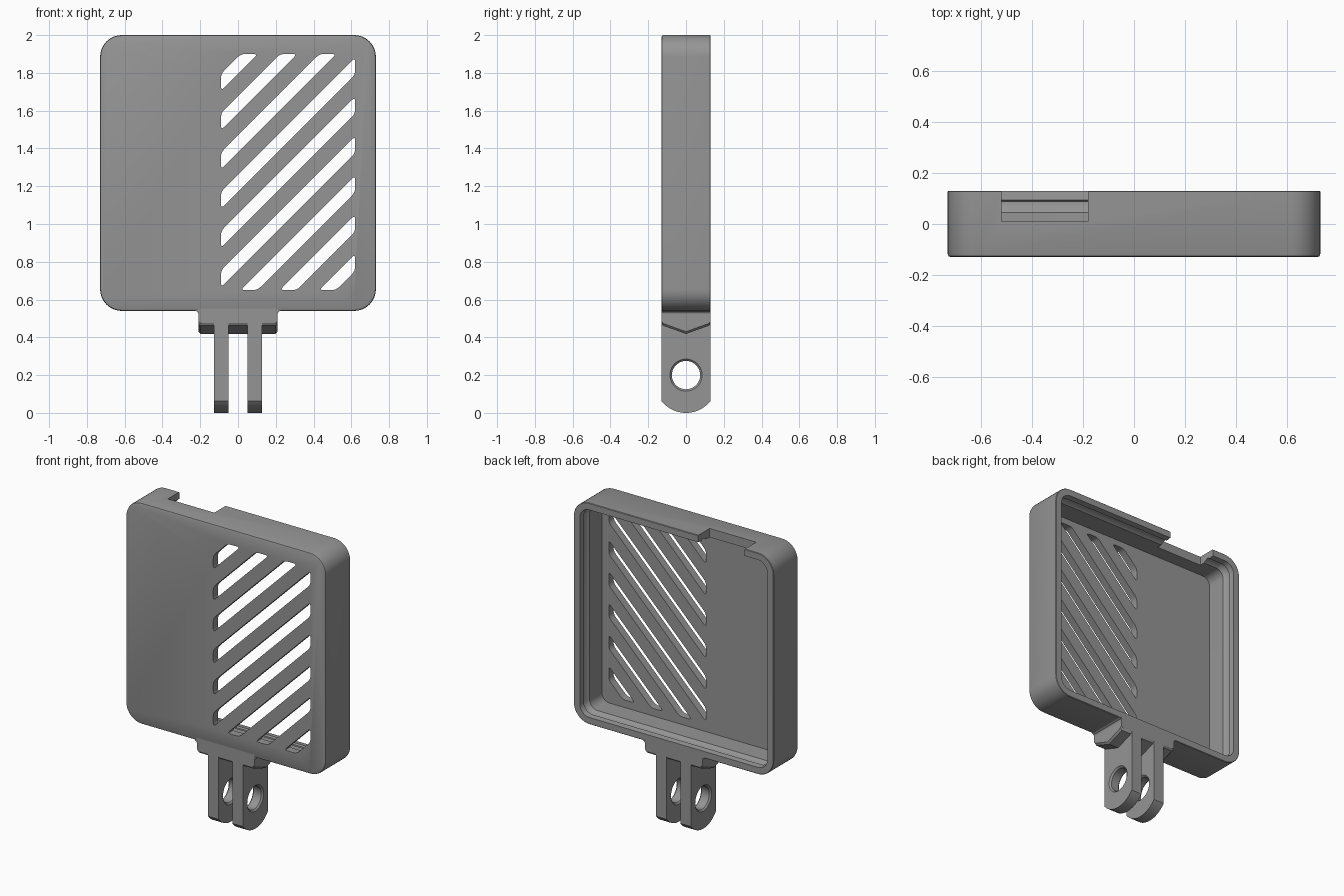
import bpy, bmesh, math
from mathutils import Vector

if "Cube" in bpy.data.objects:
    bpy.data.objects.remove(bpy.data.objects["Cube"])

grey = bpy.data.materials.new("mid grey")
grey.diffuse_color = (0.3, 0.3, 0.3, 1)
grey.use_nodes = True
grey.node_tree.nodes["Principled BSDF"].inputs["Base Color"].default_value = grey.diffuse_color


def finish(name, bm):
    """Turn a bmesh into a named object in the grey material."""
    bmesh.ops.recalc_face_normals(bm, faces=bm.faces)
    mesh = bpy.data.meshes.new(name)
    bm.to_mesh(mesh)
    bm.free()
    mesh.materials.append(grey)
    ob = bpy.data.objects.new(name, mesh)
    bpy.context.collection.objects.link(ob)
    return ob


def loft(name, rings):
    """Skin a stack of equal-length rings and cap both ends."""
    bm = bmesh.new()
    loops = [[bm.verts.new(p) for p in r] for r in rings]
    n = len(loops[0])
    for a, b in zip(loops, loops[1:]):
        for i in range(n):
            bm.faces.new((a[i], a[(i + 1) % n], b[(i + 1) % n], b[i]))
    bm.faces.new(loops[0])
    bm.faces.new(loops[-1])
    return finish(name, bm)


def extrude_y(name, pts, y0, y1):
    return loft(name, [[(x, y, z) for x, z in pts] for y in (y0, y1)])


def extrude_x(name, pts, x0, x1):
    return loft(name, [[(x, y, z) for y, z in pts] for x in (x0, x1)])


def cut(ob, cutters):
    """Subtract the cutters and bake the result."""
    for c in cutters:
        m = ob.modifiers.new("cut", 'BOOLEAN')
        m.operation, m.solver, m.object = 'DIFFERENCE', 'EXACT', c
    bpy.context.view_layer.update()
    dg = bpy.context.evaluated_depsgraph_get()
    mesh = bpy.data.meshes.new_from_object(ob.evaluated_get(dg))
    ob.modifiers.clear()
    ob.data = mesh
    for c in cutters:
        bpy.data.objects.remove(c)


def smooth(ob):
    bpy.ops.object.select_all(action='DESELECT')
    ob.select_set(True)
    bpy.context.view_layer.objects.active = ob
    bpy.ops.object.shade_smooth_by_angle(angle=math.radians(30))


def rounded_rect(inset, y, seg=10):
    """Rounded rectangle in the xz plane, shrunk by inset."""
    hw, hh, r = 0.73 - inset, 0.73 - inset, max(0.115 - inset, 0.03)
    pts = []
    for k, (sx, sz) in enumerate([(1, 1), (-1, 1), (-1, -1), (1, -1)]):
        for i in range(seg + 1):
            a = math.pi / 2 * (k + i / seg)
            pts.append((sx * (hw - r) + r * math.cos(a), y,
                        1.27 + sz * (hh - r) + r * math.sin(a)))
    return pts


def soften(pts, d=0.024, seg=4):
    """Round each corner of a 2D polygon."""
    out = []
    for i, p in enumerate(pts):
        p = Vector(p)
        a, b = Vector(pts[i - 1]), Vector(pts[(i + 1) % len(pts)])
        s = p + (a - p).normalized() * d
        e = p + (b - p).normalized() * d
        for j in range(seg + 1):
            t = j / seg
            out.append(tuple(s * (1 - t) ** 2 + p * 2 * t * (1 - t) + e * t * t))
    return out


# Open-backed case: outer skin, rim, snap groove, inner wall, floor
profile = [(0.012, -0.13), (0.003, -0.126), (0, -0.117), (0, 0.127), (0.003, 0.13),
           (0.045, 0.13), (0.05, 0.094), (0.04, 0.088), (0.04, 0.08),
           (0.052, 0.052), (0.058, 0.045), (0.06, -0.08)]
case = loft("case", [rounded_rect(i, y) for i, y in profile])

# Diagonal vent slots clipped to a rectangle
X0, X1, Z0, Z1, H = -0.09, 0.62, 0.65, 1.9, 0.045
slots = []
for k in range(9):
    c = 1.84 - k * 0.208
    if c > Z0 - X0:
        low = [(X0, X0 + c + H), (X0, X0 + c - H)]
    else:
        low = [(Z0 - c - H, Z0), (Z0 - c + H, Z0)]
    if X1 + c > Z1:
        high = [(Z1 - c + H, Z1), (Z1 - c - H, Z1)]
    else:
        high = [(X1, X1 + c - H), (X1, X1 + c + H)]
    slots.append(extrude_y("slot_cutter", soften(low + high), -0.2, -0.04))

# Cable notch through the top wall
notch = extrude_y("notch_cutter", [(-0.52, 1.88), (-0.18, 1.88), (-0.18, 2.1), (-0.52, 2.1)],
                  0.01, 0.2)
cut(case, slots + [notch])
smooth(case)

# Mount block with a V-shaped underside
V = [(-0.13, 0.475), (-0.122, 0.462), (0, 0.418), (0.122, 0.462), (0.13, 0.475)]


def block_ring(x, lift, top=0.56):
    return [(x, y, z + lift) for y, z in V] + [(x, 0.13, top), (x, -0.13, top)]


smooth(loft("mount_block", [block_ring(-0.21, 0.012), block_ring(-0.198, 0),
                            block_ring(0.198, 0), block_ring(0.21, 0.012)]))

# Small fillets where the block meets the case
for s in (-1, 1):
    arc = [(s * (0.225 - 0.015 * math.sin(t * math.pi / 8)),
            0.53 + 0.015 * (1 - math.cos(t * math.pi / 8))) for t in range(5)]
    extrude_y("block_fillet", [(s * 0.2, 0.525), (s * 0.21, 0.525), (s * 0.214, 0.534),
                               (s * 0.226, 0.541), (s * 0.2, 0.55)], -0.129, 0.129)

# Two prongs with rounded ends and a chamfered bolt hole
R = 0.165
half = math.asin(0.13 / R)
outline = [(R * math.sin(a), R - R * math.cos(a))
           for a in (-half + 2 * half * i / 20 for i in range(21))]
outline += [(0.13, 0.49), (-0.13, 0.49)]


def circle(x, r):
    return [(x, r * math.cos(2 * math.pi * i / 40), 0.2 + r * math.sin(2 * math.pi * i / 40))
            for i in range(40)]


for s, side in ((-1, "left"), (1, "right")):
    a, b = sorted((s * 0.05, s * 0.127))
    prong = extrude_x(side + "_prong", outline, a, b)
    hole = loft("hole_cutter", [circle(a - 0.01, 0.095), circle(a + 0.01, 0.075),
                                circle(b - 0.01, 0.075), circle(b + 0.01, 0.095)])
    cut(prong, [hole])
    smooth(prong)
